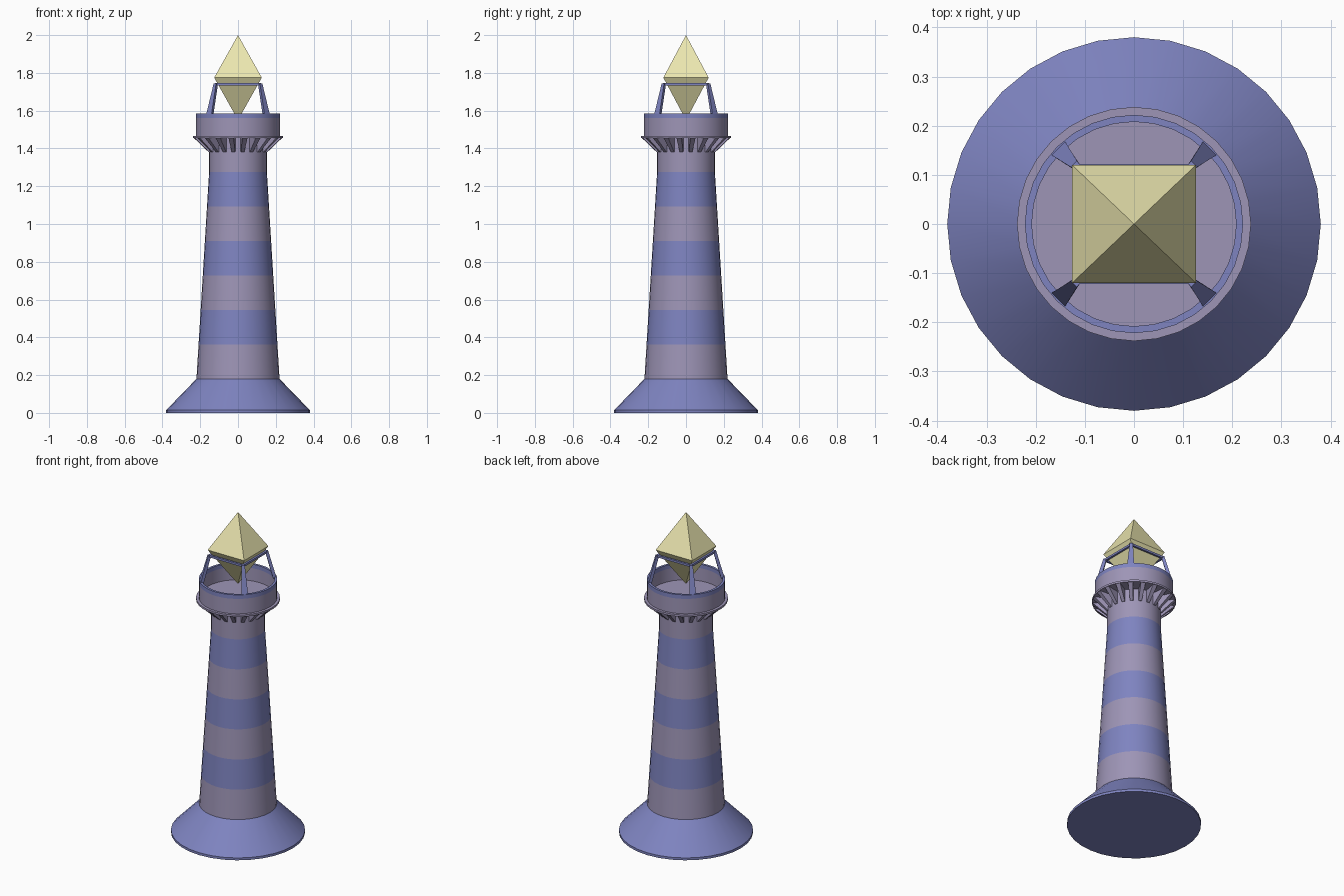
import bpy, bmesh, math
from mathutils import Vector

if "Cube" in bpy.data.objects:
    bpy.data.objects.remove(bpy.data.objects["Cube"])

N = 32


def material(name, rgb):
    m = bpy.data.materials.new(name)
    m.diffuse_color = (*rgb, 1)
    m.use_nodes = True
    m.node_tree.nodes["Principled BSDF"].inputs["Base Color"].default_value = m.diffuse_color
    return m


BLUE = material("blue paint", (0.21, 0.23, 0.53))
LILAC = material("lilac stone", (0.34, 0.30, 0.47))
GLOW = material("lamp glass", (0.83, 0.79, 0.43))


def finish(name, bm, mat, smooth=True):
    bmesh.ops.recalc_face_normals(bm, faces=bm.faces)
    me = bpy.data.meshes.new(name)
    bm.to_mesh(me)
    bm.free()
    me.materials.append(mat)
    ob = bpy.data.objects.new(name, me)
    bpy.context.collection.objects.link(ob)
    if smooth:
        bpy.ops.object.select_all(action='DESELECT')
        ob.select_set(True)
        bpy.context.view_layer.objects.active = ob
        bpy.ops.object.shade_smooth_by_angle(angle=math.radians(30))
    return ob


def lathe(name, profile, mat, cap_start=False, cap_end=False, closed=False):
    """Revolve (radius, z) points around the z axis."""
    bm = bmesh.new()
    rings = [[bm.verts.new((r * math.cos(2 * math.pi * i / N), r * math.sin(2 * math.pi * i / N), z))
              for i in range(N)] for r, z in profile]
    pairs = list(zip(rings, rings[1:])) + ([(rings[-1], rings[0])] if closed else [])
    for a, b in pairs:
        for i in range(N):
            j = (i + 1) % N
            bm.faces.new((a[i], a[j], b[j], b[i]))
    if cap_start:
        bm.faces.new(rings[0])
    if cap_end:
        bm.faces.new(rings[-1])
    return finish(name, bm, mat)


def prism(bm, bottom, top):
    """Solid joining two matching loops of points."""
    a = [bm.verts.new(p) for p in bottom]
    b = [bm.verts.new(p) for p in top]
    n = len(a)
    bm.faces.new(a)
    bm.faces.new(b)
    for i in range(n):
        bm.faces.new((a[i], a[(i + 1) % n], b[(i + 1) % n], b[i]))


# Flared foot
lathe("base", [(0.38, 0), (0.38, 0.015), (0.22, 0.18)], BLUE, cap_start=True)

# Striped tapering shaft
levels = [0.18, 0.362, 0.545, 0.728, 0.91, 1.093, 1.275]
radius = lambda z: 0.22 - (z - 0.18) * 0.067 / 1.095
for k, (z0, z1) in enumerate(zip(levels, levels[1:])):
    lathe(f"shaft_band_{k + 1}", [(radius(z0), z0), (radius(z1), z1)], BLUE if k % 2 else LILAC)
lathe("shaft_neck", [(0.153, 1.275), (0.153, 1.46)], LILAC)

# Gallery: ledge, parapet and floor
lathe("gallery", [(0.15, 1.455), (0.238, 1.455), (0.238, 1.467), (0.222, 1.467), (0.222, 1.56)], LILAC)
lathe("gallery_floor", [(0.208, 1.56), (0.208, 1.48)], LILAC, cap_end=True)
lathe("parapet_rim", [(0.222, 1.56), (0.222, 1.585), (0.208, 1.585), (0.208, 1.56)], BLUE)

# Brackets under the gallery
bm = bmesh.new()
RIBS = 20
for k in range(RIBS):
    a = 2 * math.pi * (k + 0.5) / RIBS
    u, t = Vector((math.cos(a), math.sin(a), 0)), Vector((-math.sin(a), math.cos(a), 0))
    side = [(0.145, 1.38), (0.155, 1.38), (0.236, 1.457), (0.145, 1.457)]
    half = [0.009, 0.009, 0.014, 0.009]
    prism(bm, *[[u * r + t * s * w + Vector((0, 0, z)) for (r, z), w in zip(side, half)] for s in (-1, 1)])
finish("gallery_brackets", bm, LILAC, smooth=False)

# Four leaning lantern posts
bm = bmesh.new()
for k in range(4):
    a = math.pi / 4 + k * math.pi / 2
    u, t = Vector((math.cos(a), math.sin(a), 0)), Vector((-math.sin(a), math.cos(a), 0))

    def section(z, r_in, r_out, w_in, w_out):
        return [u * r + t * w + Vector((0, 0, z))
                for r, w in ((r_in, -w_in), (r_out, -w_out), (r_out, w_out), (r_in, w_in))]
    prism(bm, section(1.575, 0.200, 0.220, 0.015, 0.020), section(1.745, 0.155, 0.173, 0.006, 0.009))
finish("lantern_posts", bm, BLUE, smooth=False)

# Thin square frame on the posts
bm = bmesh.new()
outer, inner = 0.122, 0.110
corners = [(-1, -1), (1, -1), (1, 1), (-1, 1)]
for k in range(4):
    p, q = corners[k], corners[(k + 1) % 4]
    plan = [(p[0] * outer, p[1] * outer), (q[0] * outer, q[1] * outer),
            (q[0] * inner, q[1] * inner), (p[0] * inner, p[1] * inner)]
    prism(bm, *[[(x, y, z) for x, y in plan] for z in (1.733, 1.746)])
finish("lantern_frame", bm, BLUE, smooth=False)

# Octahedral lamp
bm = bmesh.new()
ring = [bm.verts.new((x * 0.126, y * 0.12, 1.775)) for x, y in corners]
for z in (2.0, 1.55):
    tip = bm.verts.new((0, 0, z))
    for i in range(4):
        bm.faces.new((ring[i], ring[(i + 1) % 4], tip))
finish("lamp_crystal", bm, GLOW, smooth=False)
